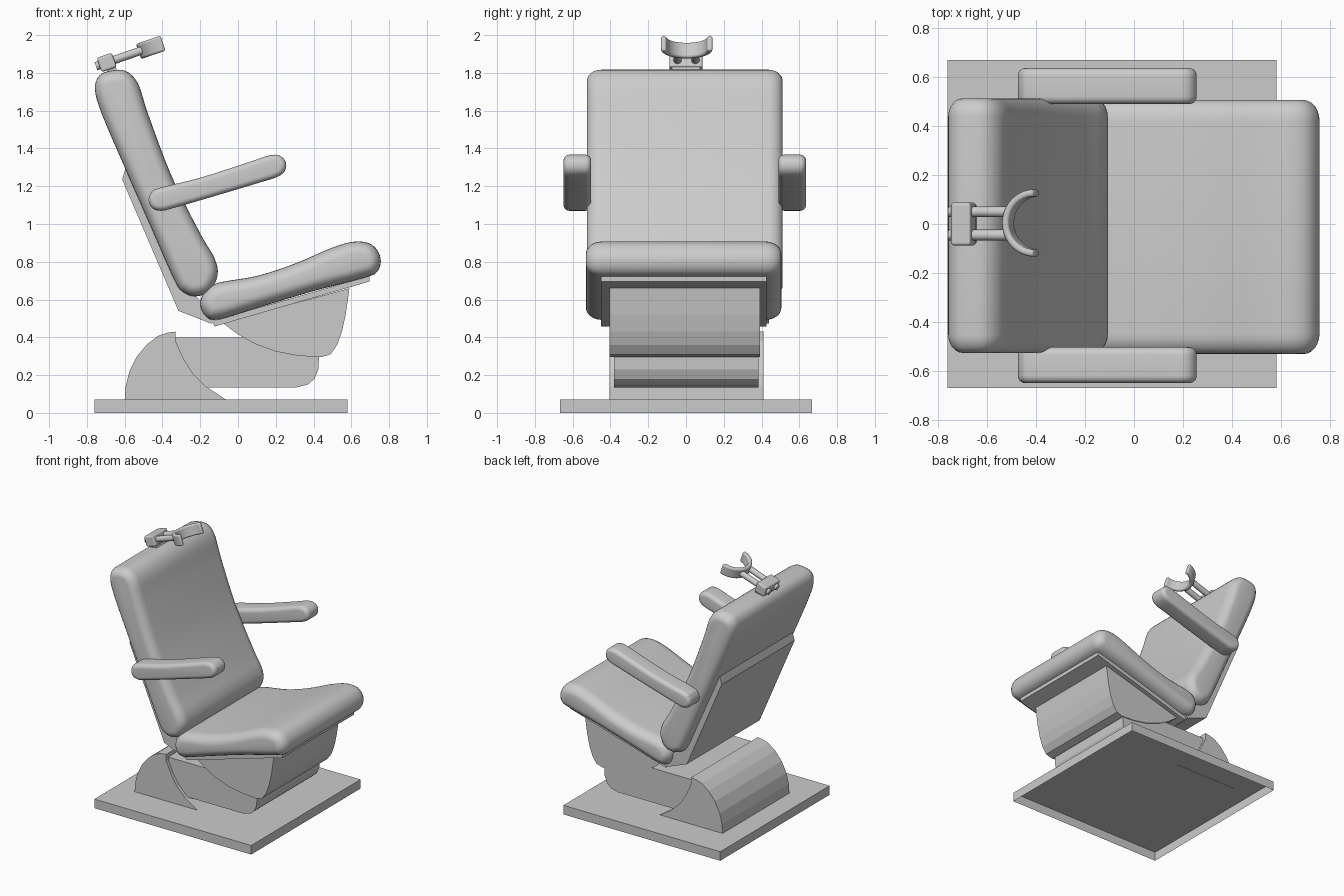
import bpy, bmesh, math
from mathutils import Vector, Matrix

if "Cube" in bpy.data.objects:
    bpy.data.objects.remove(bpy.data.objects["Cube"])


def finish(name, bm, angle=None):
    bmesh.ops.recalc_face_normals(bm, faces=bm.faces)
    me = bpy.data.meshes.new(name)
    bm.to_mesh(me)
    bm.free()
    if angle:
        me.shade_smooth()
        me.set_sharp_from_angle(angle=math.radians(angle))
    ob = bpy.data.objects.new(name, me)
    bpy.context.collection.objects.link(ob)
    return ob


def spline(pts, n=4):
    """Closed Catmull-Rom curve through the points."""
    p, out = [Vector(q) for q in pts], []
    for i in range(len(p)):
        a, b, c, d = p[i - 1], p[i], p[(i + 1) % len(p)], p[(i + 2) % len(p)]
        for k in range(n):
            t = k / n
            out.append(0.5 * (2 * b + (c - a) * t + (2 * a - 5 * b + 4 * c - d) * t * t
                              + (3 * b - a - 3 * c + d) * t ** 3))
    return out


def extrude(name, pts, y0, y1, inset=0, depth=0, angle=None, steps=6):
    """Side profile (x, z) swept along y, with optionally rounded ends."""
    p = [Vector(q) for q in pts]
    n = len(p)
    area = sum(p[i - 1].x * p[i].y - p[i].x * p[i - 1].y for i in range(n))
    if area < 0:
        p.reverse()
    inward = []
    for i in range(n):
        d = (p[(i + 1) % n] - p[i - 1]).normalized()
        inward.append(Vector((-d.y, d.x)))
    rings = [(y0, 0), (y1, 0)]
    if inset:
        arc = [(depth * (1 - math.sin(t)), inset * (1 - math.cos(t)))
               for t in (math.pi / 2 * k / steps for k in range(steps + 1))]
        rings = [(y0 + a, b) for a, b in reversed(arc)] + [(y1 - a, b) for a, b in arc]
        # the arc runs from the full profile (at depth) to the inset cap (at the end)
    bm = bmesh.new()
    loops = []
    for y, off in rings:
        loops.append([bm.verts.new((q.x + w.x * off, y, q.y + w.y * off)) for q, w in zip(p, inward)])
    for a, b in zip(loops, loops[1:]):
        for i in range(n):
            j = (i + 1) % n
            bm.faces.new((a[i], a[j], b[j], b[i]))
    bm.faces.new(loops[0])
    bm.faces.new(loops[-1])
    return finish(name, bm, angle)


def bevel(ob, width, segments=3):
    m = ob.modifiers.new("bevel", 'BEVEL')
    m.width, m.segments, m.limit_method = width, segments, 'ANGLE'
    m.angle_limit = math.radians(40)


# Floor plate, open underneath
bm = bmesh.new()
bmesh.ops.create_cube(bm, size=1, matrix=Matrix.Translation((-0.09, 0, 0.035)) @ Matrix.Diagonal((1.34, 1.335, 0.07, 1)))
bmesh.ops.delete(bm, geom=[f for f in bm.faces if f.normal.z < -0.5], context='FACES_ONLY')
finish("floor_plate", bm)

# Pedestal, lift arm and seat bracket
extrude("pedestal", [(-.60, .068), (-.595, .14), (-.575, .22), (-.535, .30), (-.48, .365), (-.42, .41),
                     (-.37, .425), (-.33, .43), (-.33, .38), (-.29, .29), (-.24, .21), (-.17, .14),
                     (-.06, .068)], -.405, .41)
extrude("lift_arm", [(-.36, .40), (.1, .40), (.43, .32), (.425, .23), (.405, .18), (.37, .15), (.31, .135),
                     (-.22, .135), (-.36, .25)], -.38, .385)
extrude("seat_bracket", [(-.08, .475), (.0, .415), (.09, .365), (.2, .325), (.32, .302), (.44, .295), (.49, .31),
                         (.525, .36), (.55, .43), (.57, .52), (.59, .66)], -.405, .392)

# Seat plate and back shell
extrude("seat_plate", [(-.125, .457), (.695, .695), (.695, .725), (-.135, .487)], -.45, .425)
extrude("back_shell", [(-.595, 1.30), (-.613, 1.235), (-.315, .54), (-.14, .472), (-.10, .51), (-.25, .64),
                       (-.50, 1.20)], -.45, .44)

# Cushions
extrude("seat_cushion", spline([(-.17, .51), (-.2, .58), (-.17, .65), (-.1, .69), (.1, .725), (.3, .79), (.5, .875),
                                (.62, .907), (.71, .89), (.755, .82), (.735, .745), (.65, .71), (.4, .645),
                                (.1, .555), (-.1, .495)]), -.53, .505, .065, .085, 50)
extrude("back_cushion", spline([(-.757, 1.71), (-.735, 1.785), (-.67, 1.812), (-.595, 1.81), (-.53, 1.745),
                                (-.475, 1.58), (-.35, 1.25), (-.2, .95), (-.125, .82), (-.108, .73), (-.15, .645),
                                (-.225, .617), (-.29, .64), (-.335, .7), (-.45, .96), (-.6, 1.3), (-.72, 1.58)]),
        -.525, .512, .06, .075, 50)

# Armrests
arm = spline([(-.473, 1.125), (-.455, 1.085), (-.41, 1.07), (-.34, 1.085), (-.1, 1.155), (.1, 1.215), (.21, 1.25),
              (.25, 1.285), (.252, 1.33), (.22, 1.362), (.165, 1.363), (.05, 1.325), (-.2, 1.245), (-.42, 1.19),
              (-.46, 1.165)])
for side, y in (("left", -.575), ("right", .562)):
    extrude(side + "_armrest", arm, y - .073, y + .073, .03, .03, 50)

# Headrest: tilted frame with u along the rods
tilt = Matrix.Translation((-.695, .0, 1.855)) @ Matrix.Rotation(math.radians(-19), 4, 'Y')
bm = bmesh.new()
bmesh.ops.create_cube(bm, size=1, matrix=tilt @ Matrix.Diagonal((.085, .175, .08, 1)))
bevel(finish("headrest_block", bm), .012)
bm = bmesh.new()
bmesh.ops.create_cube(bm, size=1, matrix=tilt @ Matrix.Translation((.012, 0, -.05)) @ Matrix.Diagonal((.05, .15, .06, 1)))
finish("headrest_mount", bm)
for side, y in (("left", -.045), ("right", .05)):
    bm = bmesh.new()
    m = tilt @ Matrix.Translation((.07, y, 0)) @ Matrix.Rotation(math.pi / 2, 4, 'Y')
    bmesh.ops.create_cone(bm, cap_ends=True, segments=16, radius1=.022, radius2=.022, depth=.26, matrix=m)
    finish(side + "_headrest_rod", bm, 40)

# Curved neck support
bm = bmesh.new()
n, ring = 20, []
for i in range(n + 1):
    a = math.radians(90 + 180 * i / n)
    ring.append([bm.verts.new(tilt @ Vector((.315 + r * math.cos(a), .004 + r * math.sin(a), h)))
                 for r, h in ((.137, -.042), (.137, .042), (.108, .042), (.108, -.042))])
for a, b in zip(ring, ring[1:]):
    for k in range(4):
        bm.faces.new((a[k], a[(k + 1) % 4], b[(k + 1) % 4], b[k]))
bm.faces.new(ring[0])
bm.faces.new(ring[-1])
bevel(finish("neck_support", bm, 40), .011)
